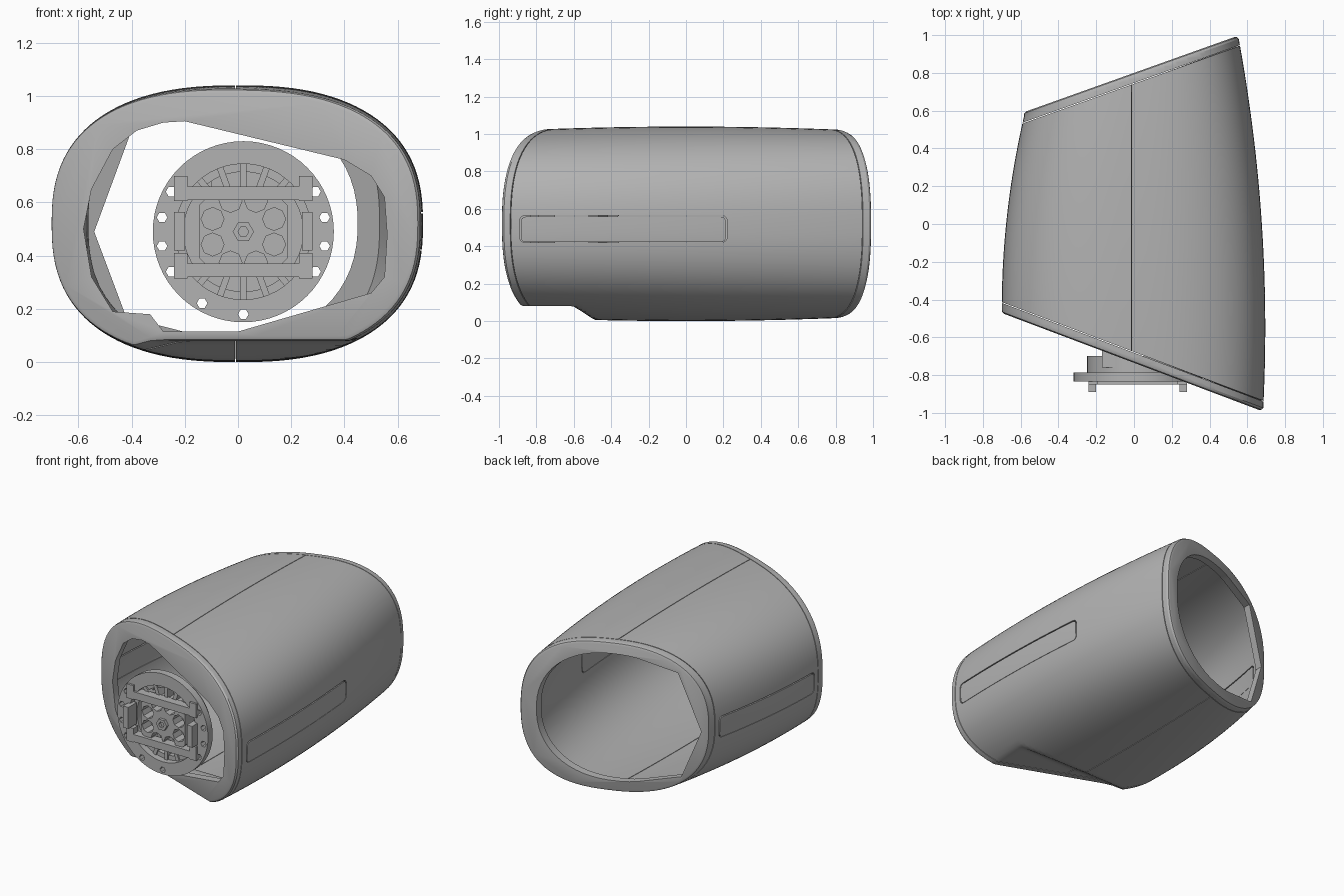
import bpy, bmesh, math
from mathutils import Vector, Matrix

if "Cube" in bpy.data.objects:
    bpy.data.objects.remove(bpy.data.objects["Cube"])

grey = bpy.data.materials.new("plain_grey")
grey.use_nodes = True
grey.diffuse_color = (0.45, 0.45, 0.45, 1)
grey.node_tree.nodes["Principled BSDF"].inputs["Base Color"].default_value = (0.45, 0.45, 0.45, 1)

FRONT = (Vector((0, -0.735, 0)), Vector((-0.377, -1, 0)).normalized())
BACK = (Vector((0, 0.80, 0)), Vector((-0.357, 1, 0)).normalized())
LIP = 0.05


def add(bm, name):
    mesh = bpy.data.meshes.new(name)
    bm.to_mesh(mesh)
    bm.free()
    mesh.materials.append(grey)
    ob = bpy.data.objects.new(name, mesh)
    bpy.context.collection.objects.link(ob)
    return ob


def activate(ob):
    bpy.ops.object.select_all(action='DESELECT')
    ob.select_set(True)
    bpy.context.view_layer.objects.active = ob


def smooth(ob):
    activate(ob)
    bpy.ops.object.shade_smooth_by_angle(angle=math.radians(28))
    return ob


def combine(ob, tool, operation='DIFFERENCE'):
    activate(ob)
    mod = ob.modifiers.new("cut", 'BOOLEAN')
    mod.object, mod.operation, mod.solver = tool, operation, 'EXACT'
    bpy.ops.object.modifier_apply(modifier=mod.name)
    bpy.data.objects.remove(tool)
    return ob


def power(v, p):
    return math.copysign(abs(v) ** p, v)


def inward(plane, d):
    return plane[0] - plane[1] * d, plane[1]


def flip(plane):
    return plane[0], -plane[1]


def body_surface(planes, segments=112, rows=100):
    """Oval tube along y with a raised flat under the front, trimmed by planes."""
    bm = bmesh.new()
    rings = []
    for i in range(rows + 1):
        y = -1.1 + 2.2 * i / rows
        left = -0.70 + 0.113 * (y + 0.45) ** 2
        right = 0.695 - 0.06 * (y + 0.55) ** 2
        mid, half = (left + right) / 2, (right - left) / 2
        height = 0.52 - 0.025 * y * y
        t = min(max((-0.48 - y) / 0.12, 0), 1)
        floor = 0.08 * t
        ring = []
        for j in range(segments):
            a = math.tau * j / segments
            x = mid + half * power(math.cos(a), 0.8)
            z = 0.52 + height * power(math.sin(a), 0.8)
            ring.append(bm.verts.new((x, y, max(z, floor))))
        rings.append(ring)
    for r, s in zip(rings, rings[1:]):
        for j in range(segments):
            k = (j + 1) % segments
            bm.faces.new((r[j], s[j], s[k], r[k]))
    for co, no in planes:
        bmesh.ops.bisect_plane(bm, geom=bm.verts[:] + bm.edges[:] + bm.faces[:],
                               plane_co=co, plane_no=no, clear_outer=True)
    return bm


def wall(name, planes):
    ob = add(body_surface(planes), name)
    activate(ob)
    mod = ob.modifiers.new("thickness", 'SOLIDIFY')
    mod.thickness, mod.offset = 0.03, -1
    bpy.ops.object.modifier_apply(modifier=mod.name)
    return ob


def prism(name, points, y0, y1):
    """Outline in x and z, extruded along y."""
    bm = bmesh.new()
    face = bm.faces.new([bm.verts.new((x, y0, z)) for x, z in points])
    new = bmesh.ops.extrude_face_region(bm, geom=[face])["geom"]
    bmesh.ops.translate(bm, vec=(0, y1 - y0, 0),
                        verts=[g for g in new if isinstance(g, bmesh.types.BMVert)])
    bmesh.ops.recalc_face_normals(bm, faces=bm.faces)
    return add(bm, name)


def disc(name, x, z, r, y0, y1, n=48):
    pts = [(x + r * math.cos(math.tau * k / n), z + r * math.sin(math.tau * k / n)) for k in range(n)]
    return prism(name, pts, y0, y1)


def box(name, lo, hi, round_x=0):
    bm = bmesh.new()
    lo, hi = Vector(lo), Vector(hi)
    bmesh.ops.create_cube(bm, size=1, matrix=Matrix.Translation((lo + hi) / 2) @ Matrix.Diagonal((*(hi - lo), 1)))
    if round_x:
        edges = [e for e in bm.edges if abs(e.verts[0].co.x - e.verts[1].co.x) > 0.01]
        bmesh.ops.bevel(bm, geom=edges, offset=round_x, segments=4, profile=0.5, affect='EDGES')
    return add(bm, name)


def rim(name, plane, opening):
    """End cap with a rounded outer lip and a shaped opening."""
    end = inward(plane, 0.018)
    bm = body_surface([end, flip(inward(plane, LIP))])
    bmesh.ops.holes_fill(bm, edges=[e for e in bm.edges if e.is_boundary], sides=0)
    bmesh.ops.recalc_face_normals(bm, faces=bm.faces)
    cap = max(bm.faces, key=lambda f: f.calc_area() * (f.normal.dot(plane[1]) > 0.9))
    for thick, depth in ((0.005, 0.012), (0.013, 0.006)):
        bmesh.ops.inset_region(bm, faces=[cap], thickness=thick, depth=depth)
    ob = add(bm, name)
    return smooth(combine(ob, prism("opening_cutter", opening, -1.5, 1.5)))


# Outer casing: two halves with a fine seam, each with a side slot and its panel
ends = [inward(FRONT, LIP + 0.004), inward(BACK, LIP + 0.004)]
for side, seam, y0, y1 in ((1, -0.008, -0.89, 0.22), (-1, -0.012, -0.38, 0.50)):
    label = "left" if side > 0 else "right"
    half = wall(label + "_casing", ends + [(Vector((seam, 0, 0)), Vector((-side, 0, 0)))])
    xs = sorted((side * 0.35, side * 0.9))
    combine(half, box("slot_cutter", (xs[0], y0, 0.42), (xs[1], y1, 0.565), 0.03))
    smooth(half)
    g = 0.007
    panel = wall(label + "_slot_panel", ends)
    combine(panel, box("panel_cutter", (xs[0], y0 + g, 0.42 + g / 3), (xs[1], y1 - g, 0.565 - g), 0.026), 'INTERSECT')
    smooth(panel)

# End rims
rim("front_rim", FRONT, [
    (-0.38, 0.87), (-0.28, 0.9), (-0.2, 0.905), (0.4, 0.76), (0.5, 0.7), (0.55, 0.62), (0.56, 0.48),
    (0.55, 0.32), (0.5, 0.26), (0, 0.115), (-0.28, 0.115), (-0.33, 0.18), (-0.47, 0.19),
    (-0.55, 0.32), (-0.58, 0.5), (-0.55, 0.65), (-0.47, 0.8)])
arc = [math.radians(a) for a in range(-105, 106, 6)]
rim("back_rim", BACK,
    [(-0.02 + 0.47 * power(math.cos(a), 0.9), 0.52 + 0.43 * power(math.sin(a), 0.9)) for a in arc]
    + [(-0.4, 0.87), (-0.54, 0.49), (-0.42, 0.17)])

# Mounting disc with bolt holes and an open centre
CX, CZ = 0.02, 0.49
plate = disc("mounting_disc", CX, CZ, 0.34, -0.835, -0.785, 64)
combine(plate, disc("centre_cutter", CX, CZ, 0.255, -1, -0.5))
for a in (29, 10, -10, -29, 151, 170, 190, 209, 270, 240):
    x = CX + 0.31 * math.cos(math.radians(a))
    z = CZ + 0.31 * math.sin(math.radians(a))
    combine(plate, disc("bolt_cutter", x, z, 0.02, -1, -0.5, 6))
smooth(plate)

# Drum behind the disc
drum = disc("rear_drum", CX, CZ, 0.268, -0.79, -0.70)
combine(drum, disc("drum_cutter", CX, CZ, 0.225, -0.9, -0.735))
smooth(drum)

# Hub plate with a ring of pockets
w = 0.165
hub = prism("hub_plate", [(CX + sx * a, CZ + sz * b) for sx, sz, a, b in (
    (1, 1, w, 0.1), (1, 1, 0.1, w), (-1, 1, 0.1, w), (-1, 1, w, 0.1),
    (-1, -1, w, 0.1), (-1, -1, 0.1, w), (1, -1, 0.1, w), (1, -1, w, 0.1))], -0.83, -0.72)
for k in range(8):
    a = math.tau * (k + 0.5) / 8
    combine(hub, disc("pocket_cutter", CX + 0.125 * math.cos(a), CZ + 0.125 * math.sin(a), 0.043, -1, -0.745, 8))
nut = disc("hub_nut", CX, CZ, 0.04, -0.85, -0.82, 6)
combine(nut, disc("nut_cutter", CX, CZ, 0.02, -1, -0.83, 6))

# Crossbars, with ears reaching the disc
for label, s in (("upper", 1), ("lower", -1)):
    z = CZ + s * 0.145
    box(label + "_crossbar", (CX - 0.22, -0.85, z - 0.025), (CX + 0.22, -0.79, z + 0.025))
    for t in (-1, 1):
        x = CX + t * 0.235
        box(label + "_ear", (x - 0.025, -0.85, z - 0.03), (x + 0.025, -0.80, z + 0.065))
    # Radial fins in the gap between hub and disc
    for deg in (-40, -20, 0, 20, 40):
        fin = box(label + "_fin", (-0.012, -0.80, 0.15), (0.012, -0.73, 0.258))
        fin.rotation_euler = (0, math.radians(deg + (0 if s > 0 else 180)), 0)
        fin.location = (CX, 0, CZ)

# Side pads
for label, x in (("left", CX + 0.24), ("right", CX - 0.24)):
    box(label + "_pad", (x - 0.02, -0.89, 0.42), (x + 0.02, -0.80, 0.565))

# Small block above the drum
box("rear_block", (-0.17, -0.76, 0.66), (-0.10, -0.66, 0.73))
